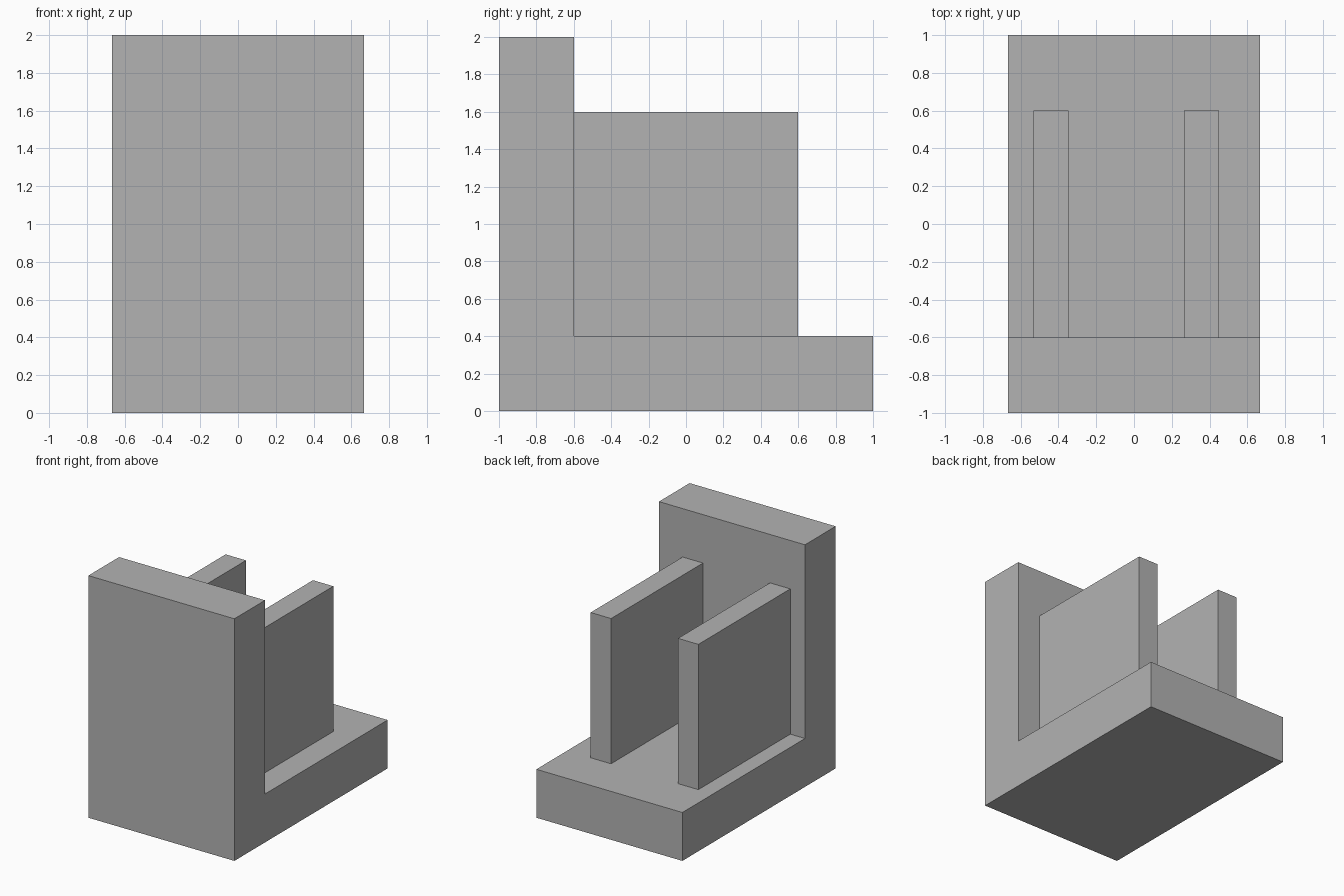
import bpy
import bmesh

if "Cube" in bpy.data.objects:
    bpy.data.objects.remove(bpy.data.objects["Cube"])

grey = bpy.data.materials.new("mid_grey")
grey.diffuse_color = (0.45, 0.45, 0.45, 1)
grey.use_nodes = True
grey.node_tree.nodes["Principled BSDF"].inputs["Base Color"].default_value = grey.diffuse_color


def extrude_profile(name, profile, x0, x1):
    """Extrude a (y, z) outline along x."""
    bm = bmesh.new()
    face = bm.faces.new([bm.verts.new((x0, y, z)) for y, z in profile])
    ext = bmesh.ops.extrude_face_region(bm, geom=[face])
    moved = [v for v in ext["geom"] if isinstance(v, bmesh.types.BMVert)]
    bmesh.ops.translate(bm, verts=moved, vec=(x1 - x0, 0, 0))
    bmesh.ops.recalc_face_normals(bm, faces=bm.faces)
    mesh = bpy.data.meshes.new(name)
    bm.to_mesh(mesh)
    bm.free()
    mesh.materials.append(grey)
    obj = bpy.data.objects.new(name, mesh)
    bpy.context.collection.objects.link(obj)
    return obj


# L-shaped bracket: base slab with upright front wall
extrude_profile("bracket_body",
                [(-1, 0), (1, 0), (1, 0.4), (-0.6, 0.4), (-0.6, 2), (-1, 2)],
                -0.667, 0.667)

# Two parallel upright plates standing on the base against the wall
plate = [(-0.6, 0.4), (0.6, 0.4), (0.6, 1.6), (-0.6, 1.6)]
for name, x0, x1 in (("left_plate", -0.533, -0.347),
                     ("right_plate", 0.265, 0.451)):
    extrude_profile(name, plate, x0, x1)
